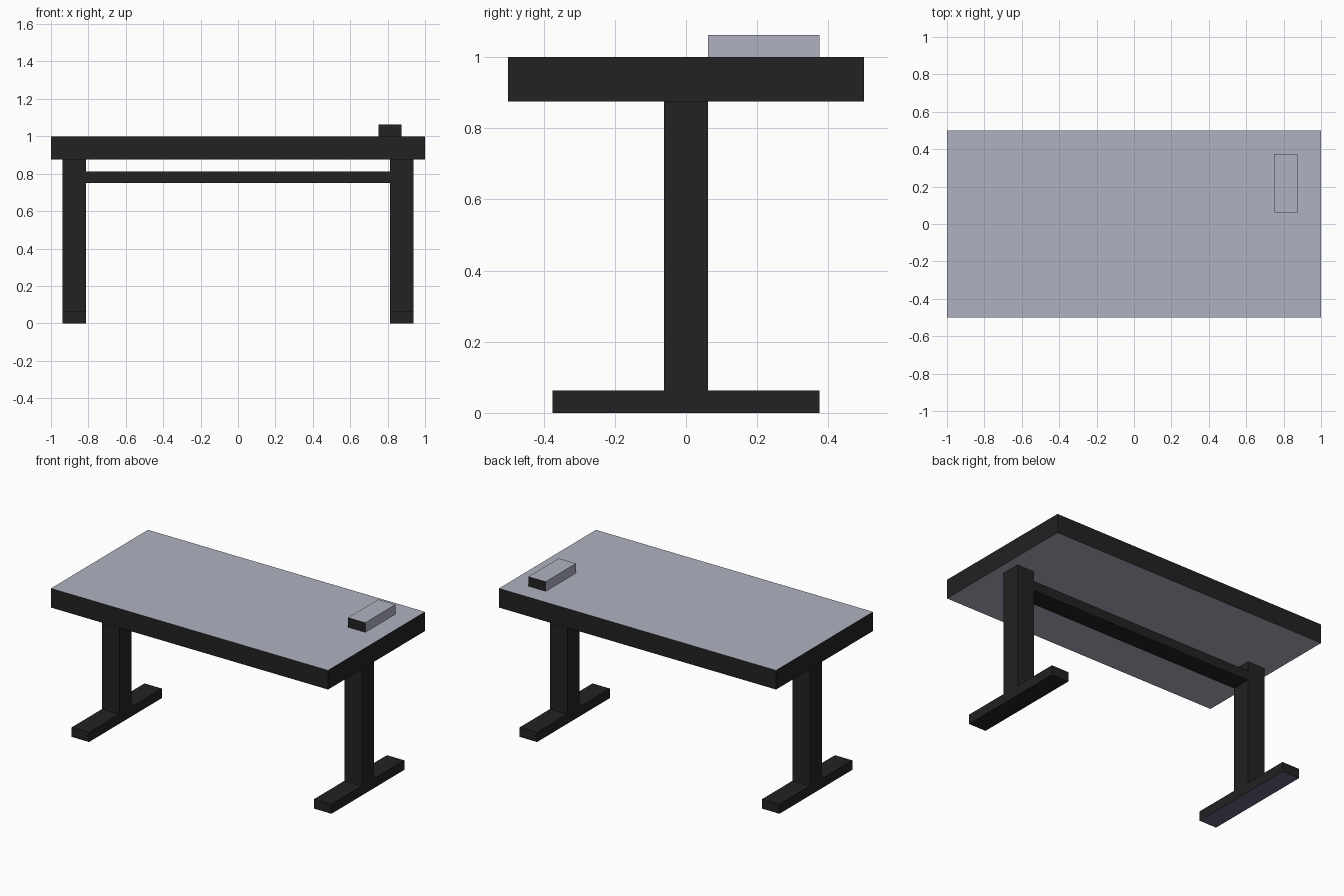
import bpy
import bmesh
from mathutils import Vector

default = bpy.data.objects.get("Cube")
if default:
    bpy.data.objects.remove(default, do_unlink=True)


def make_material(name, rgb):
    mat = bpy.data.materials.new(name)
    mat.use_nodes = True
    color = (*rgb, 1.0)
    mat.diffuse_color = color
    mat.node_tree.nodes["Principled BSDF"].inputs["Base Color"].default_value = color
    return mat


charcoal = make_material("charcoal", (0.016, 0.016, 0.016))
pale_grey = make_material("pale blue grey", (0.43, 0.445, 0.535))
slate = make_material("slate blue", (0.122, 0.133, 0.205))


def box(name, low, high, accent=None, accent_rule=None):
    """Charcoal box between two corners; faces whose normal meets the rule take the accent."""
    low, high = Vector(low), Vector(high)
    bm = bmesh.new()
    bmesh.ops.create_cube(bm, size=1.0)
    bmesh.ops.scale(bm, vec=high - low, verts=bm.verts)
    bmesh.ops.translate(bm, vec=(low + high) / 2, verts=bm.verts)
    bm.normal_update()
    if accent:
        for face in bm.faces:
            face.material_index = int(accent_rule(face.normal))
    mesh = bpy.data.meshes.new(name)
    bm.to_mesh(mesh)
    bm.free()
    mesh.materials.append(charcoal)
    if accent:
        mesh.materials.append(accent)
    obj = bpy.data.objects.new(name, mesh)
    bpy.context.collection.objects.link(obj)
    return obj


# Tabletop: pale top and underside, charcoal rim
box("tabletop", (-1, -0.5, 0.875), (1, 0.5, 1), pale_grey, lambda n: abs(n.z) > 0.5)

# Small block on the tabletop: charcoal front and back ends
box("desk_block", (0.75, 0.0625, 1), (0.875, 0.375, 1.0625),
    pale_grey, lambda n: abs(n.y) < 0.5)

# Pedestal legs on long feet; the right foot has a slate sole
for side, x in (("left", 0.875), ("right", -0.875)):
    box(f"{side}_leg", (x - 0.0625, -0.0625, 0.0625), (x + 0.0625, 0.0625, 0.875))
    sole = slate if side == "right" else None
    box(f"{side}_foot", (x - 0.0625, -0.375, 0), (x + 0.0625, 0.375, 0.0625),
        sole, lambda n: n.z < -0.5)

# Crossbar between the legs
box("crossbar", (-0.8125, -0.0625, 0.75), (0.8125, 0.0625, 0.8125))
